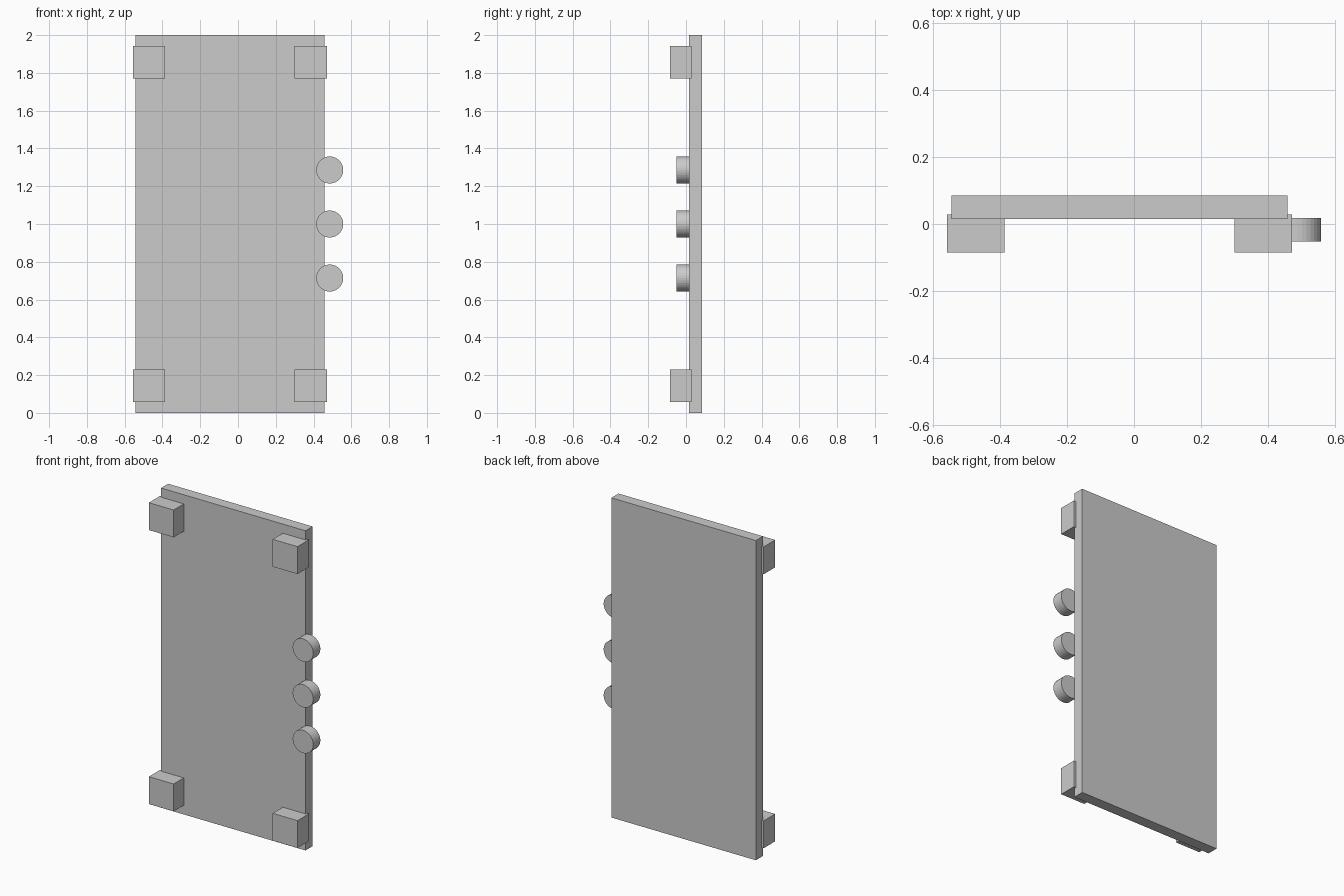
import bpy
from math import pi

if "Cube" in bpy.data.objects:
    bpy.data.objects.remove(bpy.data.objects["Cube"])

PANEL_X = -0.043  # panel centre; the knobs overhang on the right


def box(name, centre, size):
    bpy.ops.mesh.primitive_cube_add(size=1, location=centre)
    obj = bpy.context.object
    obj.name = name
    obj.scale = size
    bpy.ops.object.transform_apply(location=False, rotation=False, scale=True)
    return obj


# Upright slab
box("door_panel", (PANEL_X, 0.05, 1.0), (1.0, 0.07, 2.0))

# Square corner blocks on the front face
for side, sx in (("left", -1), ("right", 1)):
    for level, sz in (("lower", -1), ("upper", 1)):
        box(f"{level}_{side}_corner_block",
            (PANEL_X + sx * 0.4285, -0.0285, 1.0 + sz * 0.857),
            (0.1714, 0.113, 0.1714))

# Round studs along the right edge
for i, z in enumerate((0.714, 1.0, 1.286), 1):
    bpy.ops.mesh.primitive_cylinder_add(
        vertices=32, radius=0.0714, depth=0.07,
        location=(0.4857, -0.0165, z), rotation=(pi / 2, 0, 0))
    bpy.context.object.name = f"edge_stud_{i}"
